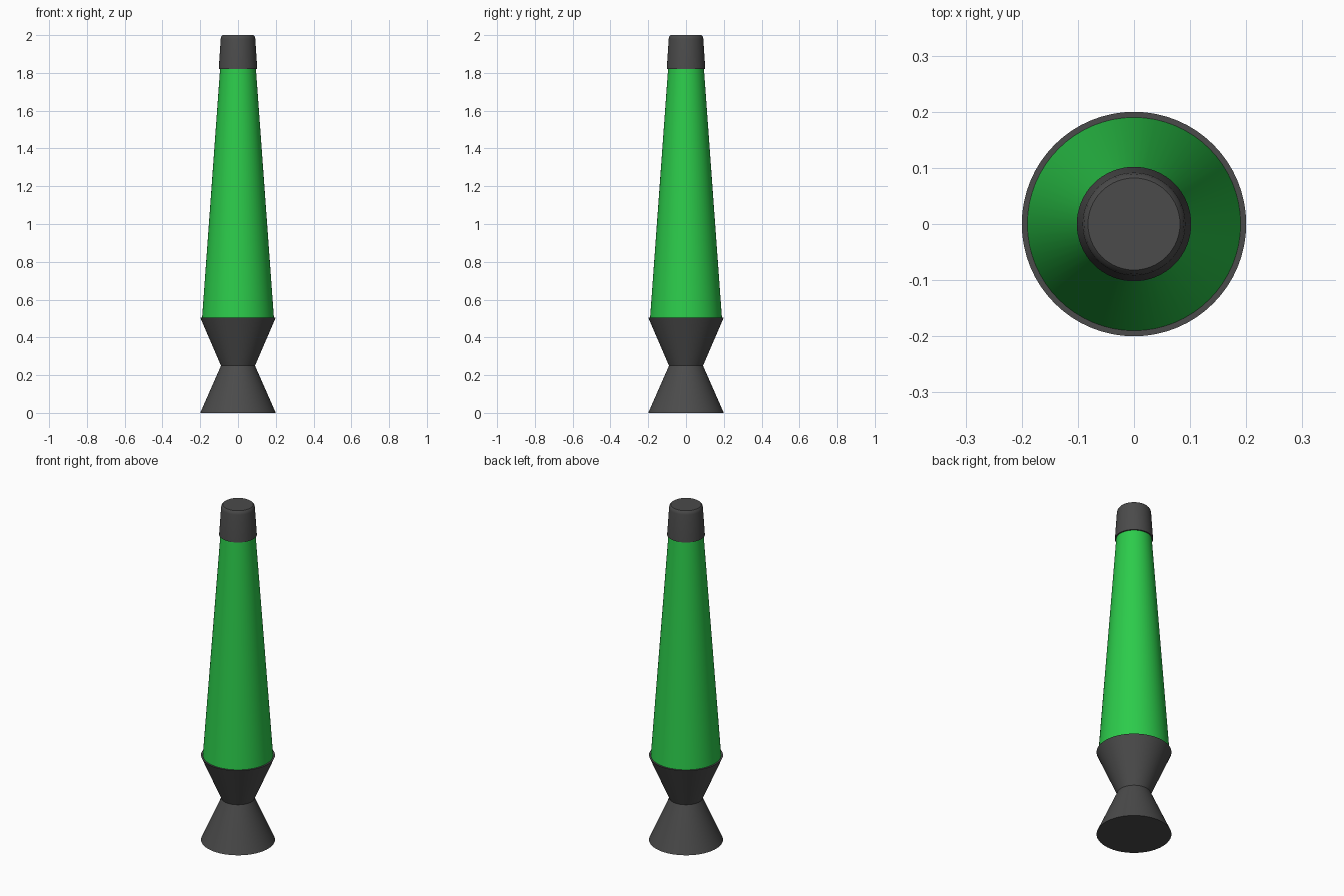
import bpy, bmesh, math

if "Cube" in bpy.data.objects:
    bpy.data.objects.remove(bpy.data.objects["Cube"])

SEGMENTS = 64


def lathe(name, profile, color=None):
    """Closed solid of revolution from (radius, z) points, bottom to top."""
    bm = bmesh.new()
    rings = [[bm.verts.new((r * math.cos(2 * math.pi * i / SEGMENTS),
                            r * math.sin(2 * math.pi * i / SEGMENTS), z))
              for i in range(SEGMENTS)] for r, z in profile]
    for low, high in zip(rings, rings[1:]):
        for i in range(SEGMENTS):
            j = (i + 1) % SEGMENTS
            bm.faces.new((low[i], low[j], high[j], high[i]))
    bm.faces.new(rings[0][::-1])
    bm.faces.new(rings[-1])
    mesh = bpy.data.meshes.new(name)
    bm.to_mesh(mesh)
    bm.free()
    obj = bpy.data.objects.new(name, mesh)
    bpy.context.collection.objects.link(obj)
    if color:
        mat = bpy.data.materials.new(name + "_color")
        mat.diffuse_color = color
        mat.use_nodes = True
        mat.node_tree.nodes["Principled BSDF"].inputs["Base Color"].default_value = mat.diffuse_color
        mesh.materials.append(mat)
    bpy.ops.object.select_all(action='DESELECT')
    bpy.context.view_layer.objects.active = obj
    obj.select_set(True)
    bpy.ops.object.shade_smooth_by_angle(angle=math.radians(35))
    return obj


DARK = (0.07, 0.07, 0.07, 1)
GREEN = (0.025, 0.6, 0.07, 1)

# Hourglass stand
lathe("base", [(0.20, 0), (0.09, 0.25), (0.20, 0.505)], DARK)

# Tapered liquid-filled vessel
lathe("glass_vessel", [(0.19, 0.505), (0.095, 1.82)], GREEN)

# Tapered cap with a softened top edge
lathe("cap", [(0.102, 1.82), (0.0915, 1.98), (0.089, 1.992), (0.082, 2.0)], DARK)
